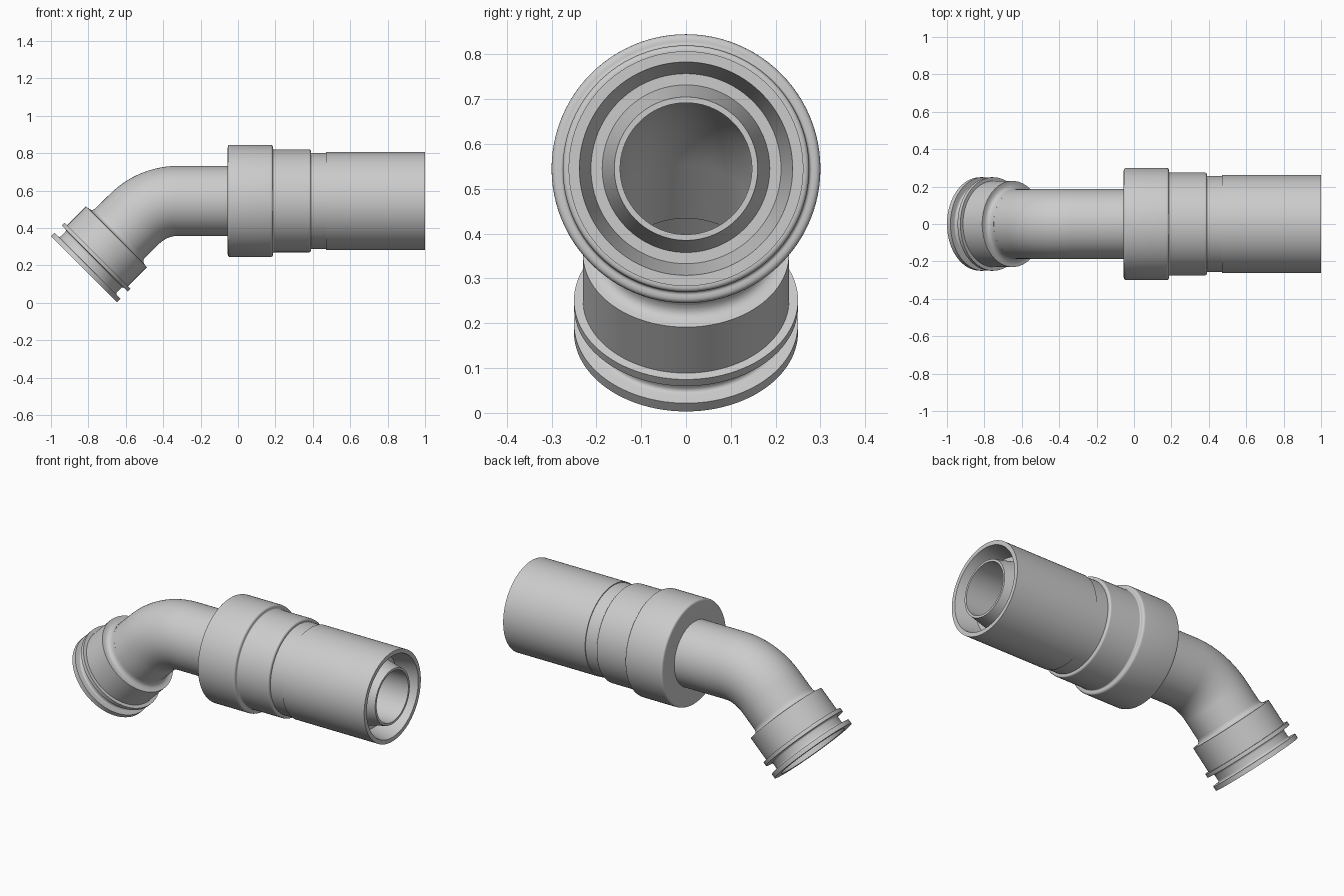
import bpy, bmesh, math
from mathutils import Vector, Matrix

if "Cube" in bpy.data.objects:
    bpy.data.objects.remove(bpy.data.objects["Cube"])

SEGMENTS = 96
AXIS_Z = 0.545          # height of the straight run
PIPE_R, BORE_R = 0.187, 0.147
BEND_R, BEND_X = 0.33, -0.32
OUTLET = Vector((-0.823, 0, 0.18))

steel = bpy.data.materials.new("light grey steel")
steel.use_nodes = True
GREY = (0.6, 0.6, 0.6, 1)
steel.diffuse_color = GREY
steel.node_tree.nodes["Principled BSDF"].inputs["Base Color"].default_value = GREY


def rounded(profile, steps=5):
    """Replace each corner that has a third value by a fillet of that size."""
    pts = []
    count = len(profile)
    for i, corner in enumerate(profile):
        p = Vector(corner[:2])
        if len(corner) < 3:
            pts.append(p)
            continue
        a = p + (Vector(profile[i - 1][:2]) - p).normalized() * corner[2]
        b = p + (Vector(profile[(i + 1) % count][:2]) - p).normalized() * corner[2]
        for k in range(steps + 1):
            t = k / steps
            pts.append(a * (1 - t) ** 2 + p * 2 * t * (1 - t) + b * t * t)
    return pts


def skin(name, rings):
    """Join a closed cycle of rings into one smooth-shaded solid."""
    bm = bmesh.new()
    loops = [[bm.verts.new(p) for p in ring] for ring in rings]
    for i, a in enumerate(loops):
        b = loops[(i + 1) % len(loops)]
        for j in range(SEGMENTS):
            k = (j + 1) % SEGMENTS
            bm.faces.new((a[j], a[k], b[k], b[j]))
    bmesh.ops.recalc_face_normals(bm, faces=bm.faces)
    mesh = bpy.data.meshes.new(name)
    bm.to_mesh(mesh)
    bm.free()
    mesh.materials.append(steel)
    obj = bpy.data.objects.new(name, mesh)
    bpy.context.collection.objects.link(obj)
    bpy.ops.object.select_all(action='DESELECT')
    obj.select_set(True)
    bpy.context.view_layer.objects.active = obj
    bpy.ops.object.shade_smooth_by_angle(angle=math.radians(30))
    return obj


def ring(centre, tilt, radius):
    """Circle facing along x, tipped by tilt about the y axis."""
    turn = Matrix.Rotation(-tilt, 3, 'Y')
    angles = [math.tau * j / SEGMENTS for j in range(SEGMENTS)]
    return [centre + turn @ Vector((0, radius * math.cos(a), radius * math.sin(a)))
            for a in angles]


def lathe(name, origin, tilt, profile):
    direction = Matrix.Rotation(-tilt, 3, 'Y') @ Vector((1, 0, 0))
    return skin(name, [ring(origin + direction * p.x, tilt, p.y)
                       for p in rounded(profile)])


# Coupling body: stepped sleeve, barrel, and inner tube around a tapered gap
lathe("coupling_body", Vector((0, 0, AXIS_Z)), 0, [
    (-0.055, BORE_R), (-0.055, 0.30, 0.015),
    (0.187, 0.30, 0.015), (0.187, 0.275, 0.008),
    (0.39, 0.275, 0.012), (0.39, 0.257),
    (0.47, 0.257), (0.47, 0.262),
    (1.0, 0.262), (1.0, 0.238),
    (0.88, 0.212), (0.88, 0.187),
    (1.0, 0.16), (1.0, BORE_R)])

# Bent pipe: straight run, 45 degree bend, straight run into the outlet
QUARTER = math.radians(45)
path = [(Vector((0.0, 0, AXIS_Z)), 0)]
for i in range(25):
    a = QUARTER * i / 24
    path.append((Vector((BEND_X - BEND_R * math.sin(a), 0,
                         AXIS_Z - BEND_R * (1 - math.cos(a)))), a))
path.append((OUTLET + Vector((1, 0, 1)) * 0.15, QUARTER))
skin("bent_pipe", [ring(c, a, PIPE_R) for c, a in path]
     + [ring(c, a, BORE_R) for c, a in reversed(path)])

# Outlet socket: end flange, groove, second ring, collar and pipe fillet
lathe("outlet_socket", OUTLET, QUARTER, [
    (0.0, 0.205), (0.0, 0.25), (0.026, 0.25),
    (0.026, 0.212, 0.012), (0.08, 0.212, 0.012),
    (0.08, 0.25), (0.101, 0.25), (0.101, 0.23),
    (0.246, 0.23), (0.246, 0.219),
    (0.246, PIPE_R, 0.03), (0.29, PIPE_R),
    (0.29, 0.17), (0.205, 0.17), (0.205, 0.205)])
